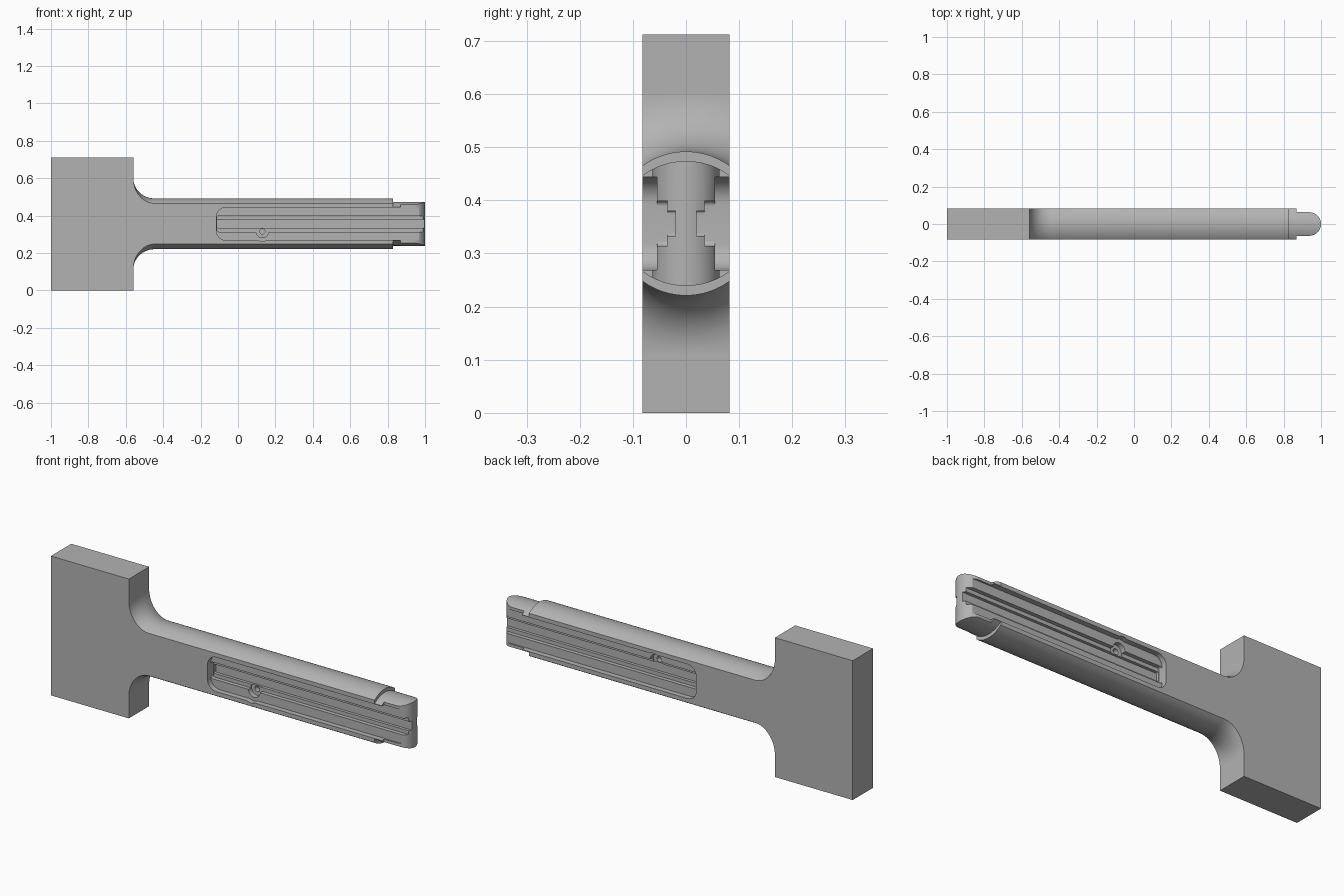
import bpy, bmesh, math

if "Cube" in bpy.data.objects:
    bpy.data.objects.remove(bpy.data.objects["Cube"])

MID = 0.3565      # height of the long axis
HALF = 0.082      # half thickness
RAD = 0.138       # crown radius of the arm

grey = bpy.data.materials.new("satin_grey")
grey.use_nodes = True
grey.diffuse_color = (0.45, 0.45, 0.45, 1)
grey.node_tree.nodes["Principled BSDF"].inputs["Base Color"].default_value = (0.45, 0.45, 0.45, 1)


def make_object(name, bm):
    bmesh.ops.recalc_face_normals(bm, faces=bm.faces)
    mesh = bpy.data.meshes.new(name)
    bm.to_mesh(mesh)
    bm.free()
    mesh.materials.append(grey)
    obj = bpy.data.objects.new(name, mesh)
    bpy.context.collection.objects.link(obj)
    return obj


def loft(name, rings):
    """Skin a row of closed rings and cap both ends."""
    bm = bmesh.new()
    rows = [[bm.verts.new(p) for p in ring] for ring in rings]
    n = len(rows[0])
    for a, b in zip(rows, rows[1:]):
        for i in range(n):
            j = (i + 1) % n
            bm.faces.new((a[i], a[j], b[j], b[i]))
    bm.faces.new(rows[0])
    bm.faces.new(rows[-1])
    return make_object(name, bm)


def crown(y, apex):
    """Half height of the rounded section at y."""
    return apex - RAD + math.sqrt(RAD ** 2 - y ** 2)


def section(x, apex, flare=0.0):
    """Crowned section, its height blended towards the flare's end height."""
    ys = [HALF * (i / 12 - 1) for i in range(25)]
    hs = [crown(y, apex) + (0.245 - crown(y, apex)) * flare for y in ys]
    top = [(x, y, MID + h) for y, h in zip(ys, hs)]
    low = [(x, y, MID - h) for y, h in zip(ys, hs)]
    return top + low[::-1]


def prism(name, outline, y0, y1):
    return loft(name, [[(x, y, z) for x, z in outline] for y in (y0, y1)])


def slot_outline(x0, half, r):
    """Channel outline with rounded inner corners, open past the tip."""
    pts = [(1.1, MID + half)]
    for sign, start in ((1, 90), (-1, 180)):
        for i in range(9):
            a = math.radians(start + i * 11.25)
            pts.append((x0 + r + r * math.cos(a),
                        MID + sign * (half - r) + r * math.sin(a)))
    return pts + [(1.1, MID - half)]


def circle(x, z, r, n=32):
    return [(x + r * math.cos(math.tau * i / n), z + r * math.sin(math.tau * i / n))
            for i in range(n)]


# Square block at the end
prism("end_block", [(-1, 0), (-0.56, 0), (-0.56, 0.712), (-1, 0.712)], -HALF, HALF)

# Crowned arm with a flared root
rings = []
for i in range(17):
    t = math.cos(math.radians(90 * i / 16))
    rings.append(section(-0.445 - 0.115 * t, 0.1355, 1 - math.sqrt(1 - t * t)))
arm = loft("arm", rings + [section(0.83, 0.1355)])

# Stepped collar at the arm's end
collar = loft("collar", [section(0.83, 0.1175), section(0.87, 0.1175)])

# Tongue with a round nose
TIP = 0.063
rings = []
for i in range(33):
    a = math.radians(-90 + 180 * i / 32)
    y, nose = TIP * math.sin(a), 1 - TIP + TIP * math.cos(a)
    h = crown(y, 0.1175)
    rings.append([(0.87, y, MID - h), (nose, y, MID - h),
                  (nose, y, MID + h), (0.87, y, MID + h)])
tongue = loft("tongue", rings)

# Cutters for the stepped channel and the screw hole, turned half round for the back
cutters = []
for side in (-1, 1):
    hole_z = MID + side * 0.041
    for label, outline, depth in (
            ("channel", slot_outline(-0.115, 0.0875, 0.05), 0.055),
            ("ledge", slot_outline(-0.113, 0.0425, 0.01), 0.035),
            ("groove", slot_outline(-0.111, 0.0235, 0.005), 0.02),
            ("counterbore", circle(0.13, hole_z, 0.052), 0.0552),
            ("screw_seat", circle(0.13, hole_z, 0.033), 0.03),
            ("screw_hole", circle(0.13, hole_z, 0.014), 0.005)):
        cutter = prism(label + "_cutter", outline, side * depth, side * 0.1)
        cutter.hide_render = True
        cutters.append(cutter)

for obj in (arm, collar, tongue):
    bpy.context.view_layer.objects.active = obj
    for cutter in cutters:
        mod = obj.modifiers.new("cut", "BOOLEAN")
        mod.operation = "DIFFERENCE"
        mod.solver = "EXACT"
        mod.object = cutter
        bpy.ops.object.modifier_apply(modifier=mod.name)
for cutter in cutters:
    bpy.data.objects.remove(cutter)

# Smooth the curved faces, keep the edges crisp
for obj in (arm, collar, tongue):
    bpy.ops.object.select_all(action="DESELECT")
    obj.select_set(True)
    bpy.context.view_layer.objects.active = obj
    bpy.ops.object.shade_smooth_by_angle(angle=math.radians(30))
